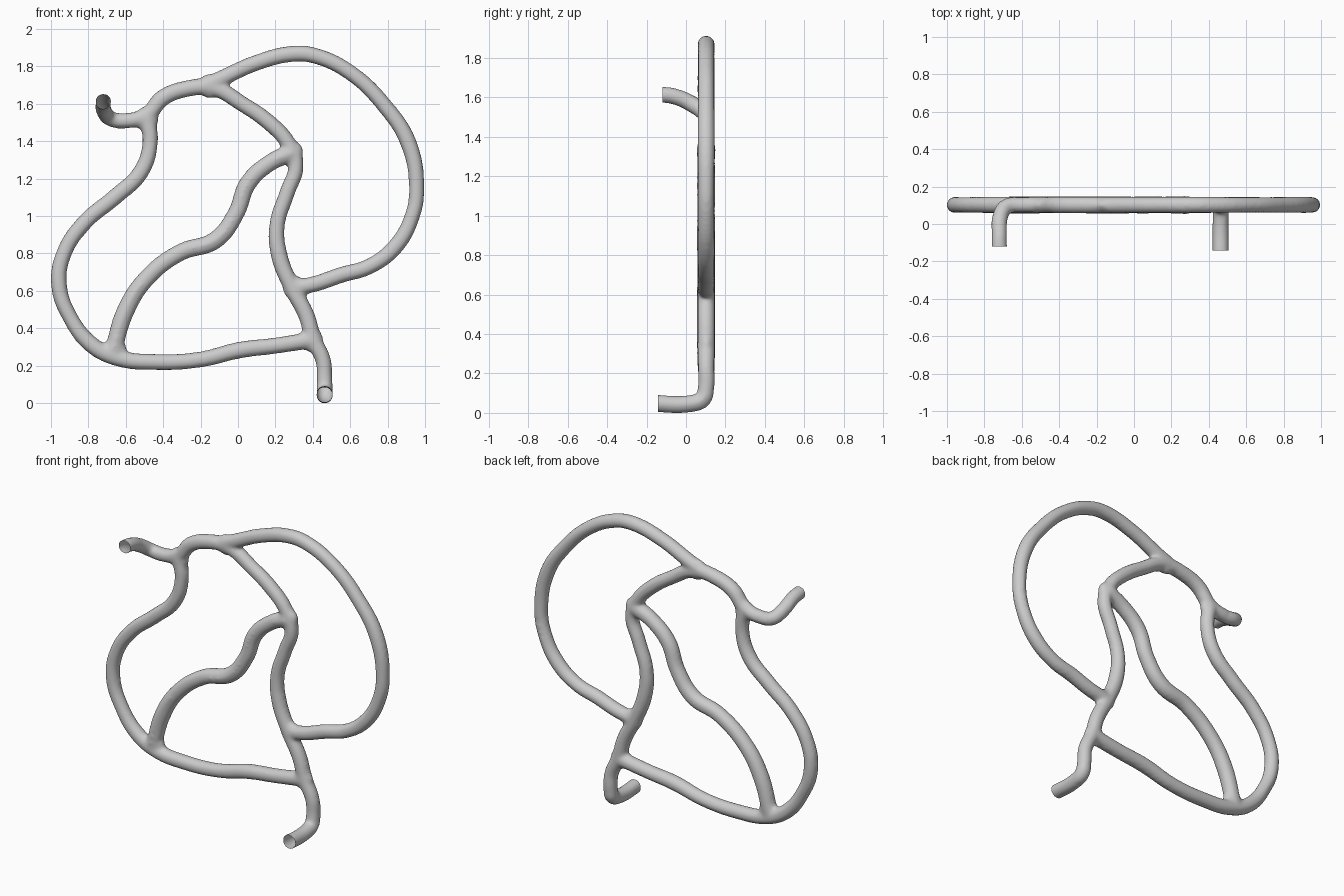
import bpy, bmesh, random
from mathutils import Vector, Matrix

if "Cube" in bpy.data.objects:
    bpy.data.objects.remove(bpy.data.objects["Cube"])

random.seed(4)
Y = 0.102   # depth of the plane the tubing lies in
R = 0.044   # tube radius


def tube(points, radius=R):
    """Capped round tube through (x, z) or (x, z, y) points."""
    cu = bpy.data.curves.new("path", 'CURVE')
    cu.dimensions = '3D'
    cu.bevel_depth = radius
    cu.bevel_resolution = 4
    cu.resolution_u = 8
    cu.use_fill_caps = True
    sp = cu.splines.new('BEZIER')
    sp.bezier_points.add(len(points) - 1)
    for bp, p in zip(sp.bezier_points, points):
        bp.co = (p[0], p[2] if len(p) > 2 else Y, p[1])
        bp.handle_left_type = bp.handle_right_type = 'AUTO'
        bp.radius = random.uniform(0.95, 1.05)
    ob = bpy.data.objects.new("path", cu)
    bpy.context.collection.objects.link(ob)
    return ob


# Upper inlet, running over the crown and down the inner right side to the outlet
main = [(-.72, 1.62, -.16), (-.72, 1.61, -.06), (-.715, 1.565, .04), (-.68, 1.525, .095),
        (-.60, 1.515), (-.487, 1.545), (-.405, 1.635), (-.283, 1.684), (-.134, 1.69),
        (.03, 1.60), (.16, 1.51), (.265, 1.40), (.31, 1.278), (.262, 1.128), (.209, .957),
        (.22, .797), (.29, .62), (.365, .476), (.405, .342), (.455, .235), (.463, .14),
        (.463, .075, .085), (.463, .052, .02), (.463, .055, -.18)]
# Left loop
left = [(-.487, 1.535), (-.47, 1.396), (-.52, 1.24), (-.658, 1.107), (-.818, .973),
        (-.93, .807), (-.957, .636), (-.895, .46), (-.78, .315), (-.642, .246),
        (-.444, .225), (-.203, .238), (.011, .289), (.198, .312), (.39, .342)]
# Right loop
right = [(-.20, 1.69), (-.08, 1.745), (.1, 1.825), (.3, 1.873), (.42, 1.86), (.61, 1.765),
         (.78, 1.60), (.91, 1.40), (.955, 1.15), (.93, 1.0), (.84, .84), (.7, .735),
         (.55, .69), (.42, .645), (.30, .62)]
# Thicker middle tube
middle = [(.29, 1.345), (.171, 1.29), (.053, 1.18), (-.01, 1.02), (-.12, .877),
          (-.31, .81), (-.497, .663), (-.604, .492), (-.668, .28)]

parts = [tube(main), tube(left), tube(right), tube(middle, 0.048)]

# Gather all tubes in one mesh
bm = bmesh.new()
dg = bpy.context.evaluated_depsgraph_get()
for ob in parts:
    me = bpy.data.meshes.new_from_object(ob.evaluated_get(dg))
    bm.from_mesh(me)
    bpy.data.meshes.remove(me)
    bpy.data.objects.remove(ob)

# Flattened swellings at the junctions
for x, z in [(-.49, 1.525), (-.15, 1.70), (.285, 1.345), (.305, .62), (.39, .345), (-.66, .29)]:
    m = Matrix.Translation((x, Y, z)) @ Matrix.Diagonal((.066, .042, .066, 1))
    bmesh.ops.create_icosphere(bm, subdivisions=3, radius=1, matrix=m)
mesh = bpy.data.meshes.new("raw_tubes")
bm.to_mesh(mesh)
bm.free()

# Fuse and soften
frame = bpy.data.objects.new("tube_network", mesh)
bpy.context.collection.objects.link(frame)
rm = frame.modifiers.new("fuse", 'REMESH')
rm.mode = 'VOXEL'
rm.voxel_size = 0.011
sm = frame.modifiers.new("soften", 'SMOOTH')
sm.factor = 0.5
sm.iterations = 10
dg = bpy.context.evaluated_depsgraph_get()
fused = bpy.data.meshes.new_from_object(frame.evaluated_get(dg))
frame.modifiers.clear()
frame.data = fused

# Cut both forward ends open
bm = bmesh.new()
bm.from_mesh(fused)
for cut_y, upper in [(-.12, True), (-.143, False)]:
    faces = [f for f in bm.faces
             if f.calc_center_median().y < 0 and (f.calc_center_median().z > 1) == upper]
    geom = set(faces)
    for f in faces:
        geom.update(f.verts)
        geom.update(f.edges)
    bmesh.ops.bisect_plane(bm, geom=list(geom), plane_co=(0, cut_y, 0),
                           plane_no=(0, 1, 0), clear_inner=True)

# Stand on the ground
low = min(v.co.z for v in bm.verts)
bmesh.ops.translate(bm, verts=bm.verts, vec=Vector((0, 0, -low)))
for f in bm.faces:
    f.smooth = True
bm.to_mesh(fused)
bm.free()
